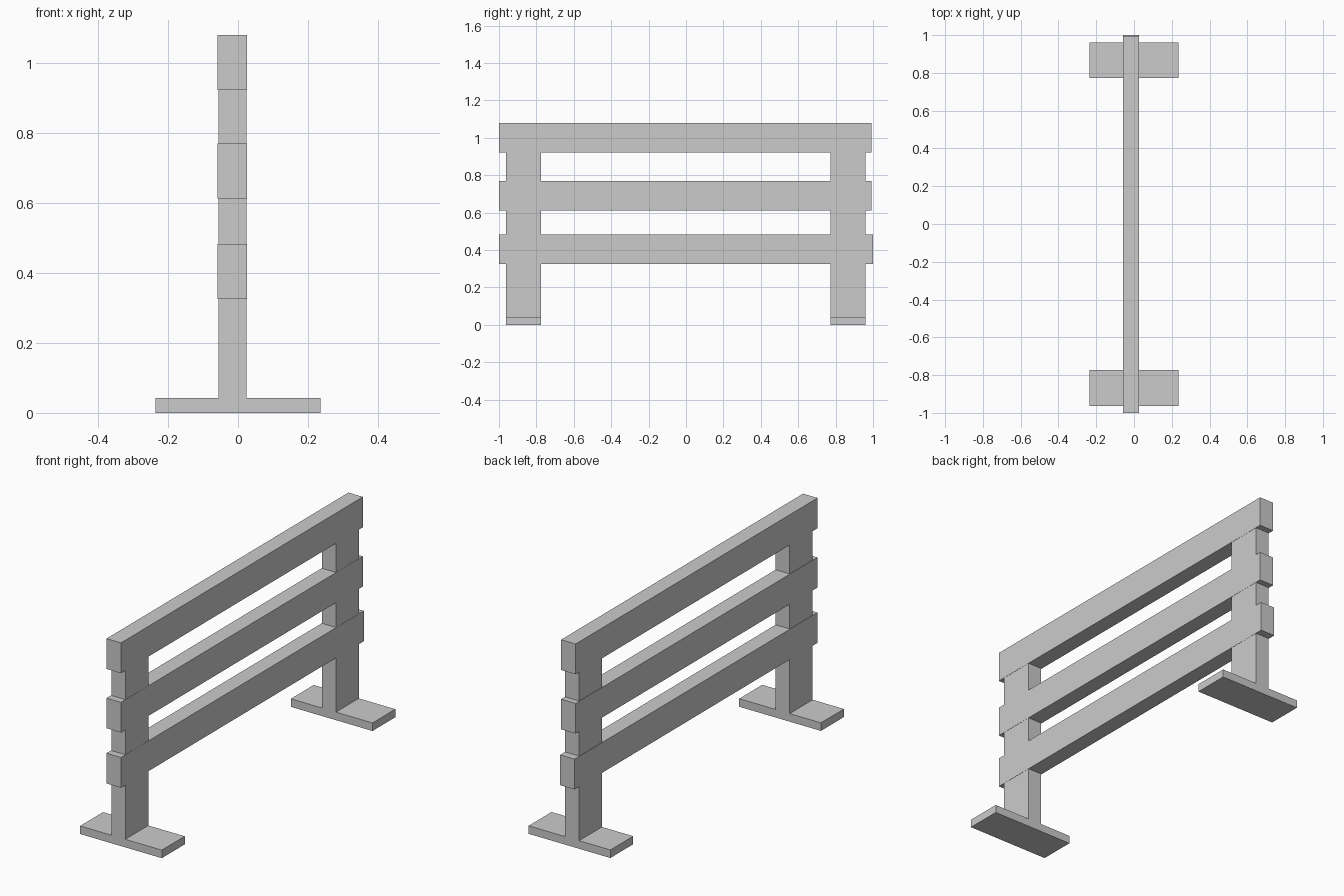
import bpy
import bmesh
from mathutils import Vector

if "Cube" in bpy.data.objects:
    bpy.data.objects.remove(bpy.data.objects["Cube"])


def box(name, x, y, z):
    """Box from (min, max) ranges on each axis."""
    lo, hi = (Vector(c) for c in zip(x, y, z))
    bm = bmesh.new()
    bmesh.ops.create_cube(bm, size=1)
    for v in bm.verts:
        v.co = Vector([(a + b) / 2 + c * (b - a) for a, b, c in zip(lo, hi, v.co)])
    mesh = bpy.data.meshes.new(name)
    bm.to_mesh(mesh)
    bm.free()
    obj = bpy.data.objects.new(name, mesh)
    bpy.context.collection.objects.link(obj)
    return obj


# Posts with flat feet at both ends
for side, y in (("near", (-0.963, -0.774)), ("far", (0.772, 0.96))):
    box(f"{side}_post", (-0.056, 0.0245), y, (0.042, 1.075))
    box(f"{side}_foot", (-0.236, 0.235), y, (0, 0.042))

# Three horizontal rails, slightly overhanging the posts
for name, y_max, z in (("bottom_rail", 1.0, (0.325, 0.483)),
                       ("middle_rail", 0.992, (0.613, 0.77)),
                       ("top_rail", 0.992, (0.922, 1.08))):
    box(name, (-0.058, 0.0255), (-1.0, y_max), z)
